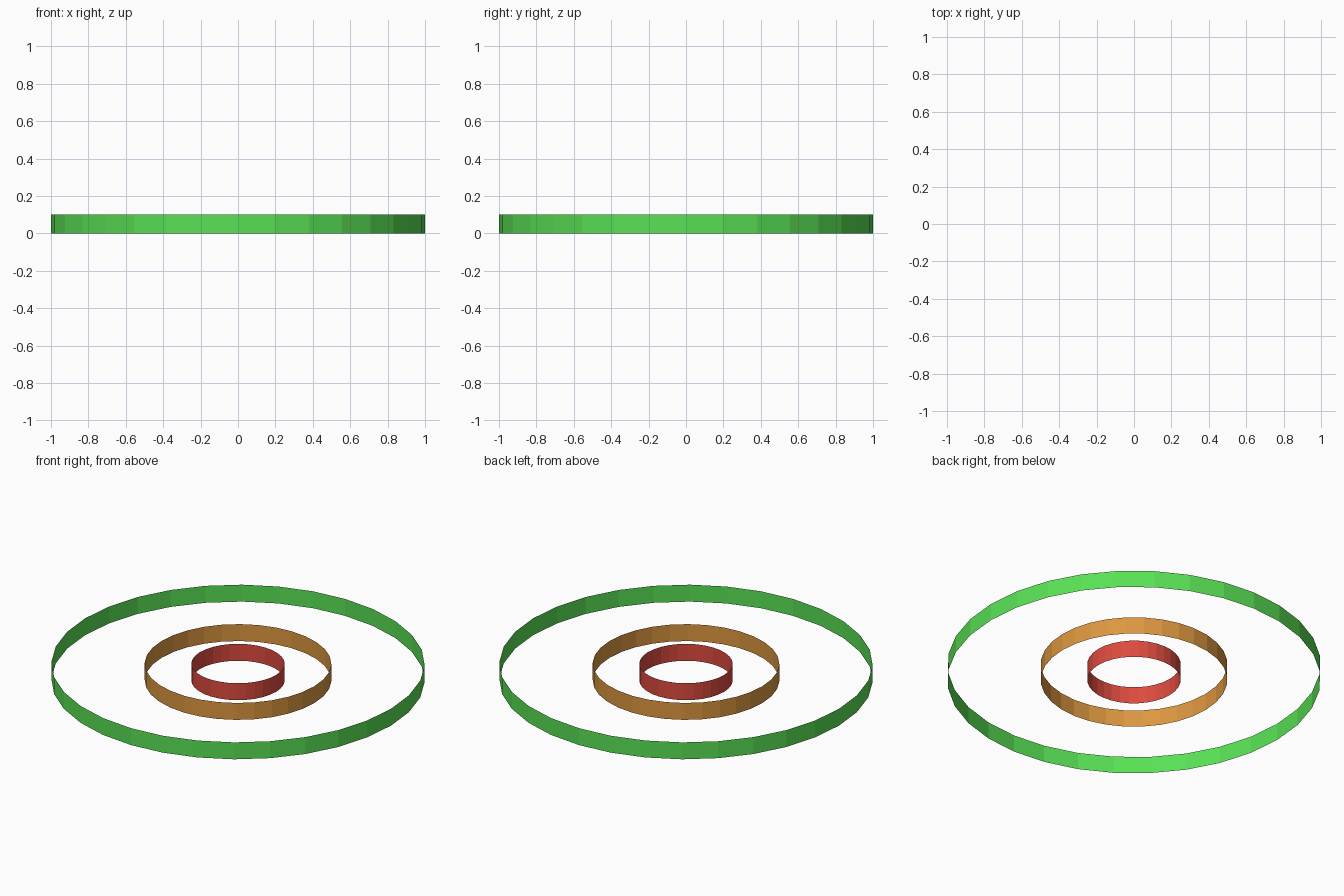
import bpy

if "Cube" in bpy.data.objects:
    bpy.data.objects.remove(bpy.data.objects["Cube"])

HEIGHT = 0.1
SIDES = 32


def band(name, radius, color):
    """Open, zero-thickness cylindrical band standing on z = 0."""
    bpy.ops.mesh.primitive_cylinder_add(
        vertices=SIDES, radius=radius, depth=HEIGHT,
        end_fill_type='NOTHING', location=(0, 0, HEIGHT / 2))
    ob = bpy.context.object
    ob.name = name
    mat = bpy.data.materials.new(name + "_color")
    mat.diffuse_color = (*color, 1)
    mat.use_nodes = True
    mat.node_tree.nodes["Principled BSDF"].inputs["Base Color"].default_value = mat.diffuse_color
    ob.data.materials.append(mat)


# Three concentric rings, each a flat-faceted strip
band("outer_ring", 1.0, (0.1, 0.75, 0.09))
band("middle_ring", 0.5, (0.72, 0.31, 0.05))
band("inner_ring", 0.25, (0.72, 0.07, 0.05))
